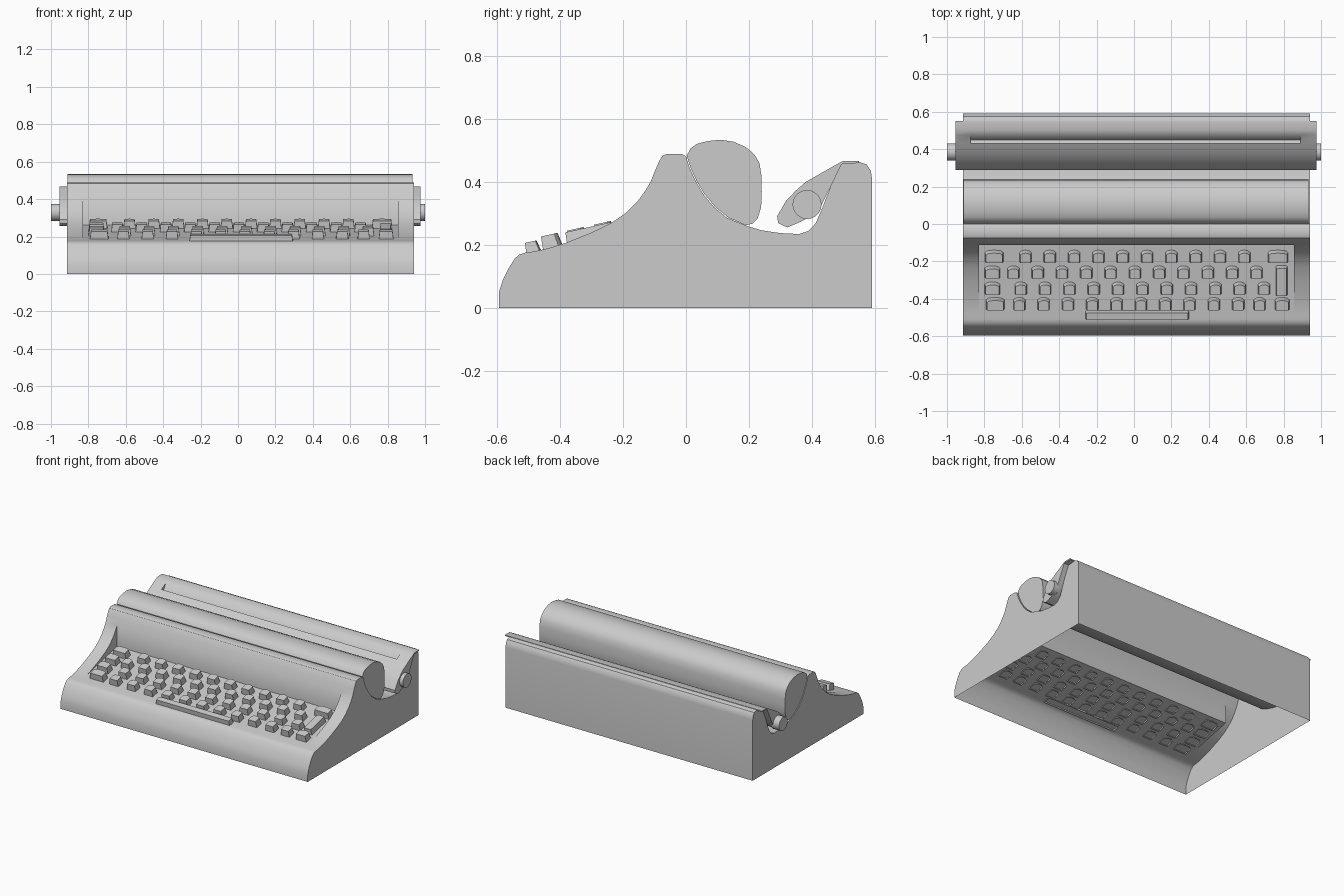
import bpy, bmesh, math
from mathutils import Vector

if "Cube" in bpy.data.objects:
    bpy.data.objects.remove(bpy.data.objects["Cube"])


def finish(bm, name, fix=True):
    if fix:
        bmesh.ops.recalc_face_normals(bm, faces=bm.faces)
    me = bpy.data.meshes.new(name)
    bm.to_mesh(me)
    bm.free()
    ob = bpy.data.objects.new(name, me)
    bpy.context.collection.objects.link(ob)
    bpy.ops.object.select_all(action='DESELECT')
    ob.select_set(True)
    bpy.context.view_layer.objects.active = ob
    bpy.ops.object.shade_smooth_by_angle(angle=math.radians(32))
    return ob


def extrude_profile(name, pts, x0, x1, closed=True, recess=None):
    """Sweep a (y, z) profile along x. recess = (first, last, floor points, xa, xb)
    replaces that stretch of profile by a sunken path between xa and xb."""
    bm = bmesh.new()
    xs = [x0, x1]
    i0 = i1 = 0
    if recess:
        i0, i1, floor, xa, xb = recess
        xs = [x0, xa, xb, x1]
    cols = [[bm.verts.new((x, y, z)) for y, z in pts] for x in xs]
    n = len(pts)
    for c in range(len(xs) - 1):
        for i in range(n if closed else n - 1):
            if recess and c == 1 and i0 <= i < i1:
                continue
            j = (i + 1) % n
            bm.faces.new((cols[c][i], cols[c][j], cols[c + 1][j], cols[c + 1][i]))
    bm.faces.new(cols[0])
    bm.faces.new(cols[-1][::-1])
    if recess:
        paths = []
        for c in (1, 2):
            low = [bm.verts.new((xs[c], y, z)) for y, z in floor]
            paths.append([cols[c][i0]] + low + [cols[c][i1]])
            bm.faces.new(cols[c][i0:i1 + 1] + low[::-1])
        a, b = paths
        for k in range(len(a) - 1):
            bm.faces.new((a[k], a[k + 1], b[k + 1], b[k]))
    if not closed:
        # drop the straight bottom edges' leftovers: the shell stays open below
        bmesh.ops.remove_doubles(bm, verts=bm.verts, dist=1e-5)
    return finish(bm, name)


# Body shell, open underneath, with the keyboard recess
body = [(-.595, 0), (-.595, .05), (-.583, .088), (-.565, .125), (-.545, .157),
        (-.53, .17), (-.51, .176), (-.48, .18),
        (-.43, .192), (-.38, .208), (-.30, .24), (-.235, .272), (-.19, .303),
        (-.155, .338), (-.13, .372), (-.112, .403),
        (-.095, .445), (-.085, .468), (-.075, .484), (-.062, .49), (-.015, .49),
        (0, .482), (.012, .445), (.03, .405), (.055, .362), (.09, .32), (.13, .287),
        (.19, .262), (.24, .247), (.30, .238), (.36, .235), (.39, .245), (.413, .27),
        (.43, .31), (.46, .385), (.492, .462), (.51, .464),
        (.55, .465), (.575, .456), (.588, .436), (.592, .41), (.592, 0)]
extrude_profile("body_shell", body, -.915, .94, closed=False,
                recess=(7, 15, [(-.112, .262)], -.83, .855))

# Rounded front roller housing lying in the cradle
roller = [(.002, .484), (.015, .508), (.035, .522), (.07, .531), (.11, .535),
          (.15, .529), (.19, .512), (.218, .488), (.234, .46), (.24, .42), (.241, .37),
          (.239, .32), (.228, .285), (.212, .268), (.19, .263), (.135, .287),
          (.093, .321), (.058, .363), (.033, .405), (.015, .445)]
extrude_profile("roller_housing", roller, -.912, .932)

# Sloping carriage behind the roller, with the paper slot sunk into it
carriage = [(.29, .292), (.318, .34), (.348, .372), (.38, .40), (.43, .429), (.476, .455),
            (.50, .468), (.55, .468), (.55, .461), (.495, .457), (.455, .375),
            (.43, .325), (.41, .299), (.365, .274), (.322, .256), (.293, .27)]
extrude_profile("carriage", carriage, -.955, .975,
                recess=(4, 5, [(.45, .412)], -.875, .89))

# Platen knobs at both ends
for side, x0, x1 in (("left", -1, -.94), ("right", .96, 1)):
    ring = [(.385 + .046 * math.cos(a * math.tau / 24), .329 + .046 * math.sin(a * math.tau / 24))
            for a in range(24)]
    extrude_profile("knob_" + side, ring, x0, x1)

# Keys: tapered caps, open below, square to the sloping key panel
SLOPE = math.atan2(.082, .368)
UP = Vector((0, -math.sin(SLOPE), math.cos(SLOPE)))
BACK = Vector((0, math.cos(SLOPE), math.sin(SLOPE)))


def add_key(bm, x, y, w, d=.066, h=.042, plain=False):
    base = Vector((x, y, .18 + math.tan(SLOPE) * (y + .48)))
    e = .006 if plain else .014
    side = .5 * w
    outline = [(-side, -d / 2), (side, -d / 2), (side, d / 2 - e), (side - e, d / 2 - e / 4),
               (0, d / 2), (-side + e, d / 2 - e / 4), (-side, d / 2 - e)]
    inset = .006
    low, top = [], []
    for u, v in outline:
        low.append(bm.verts.new(base + Vector((u, 0, 0)) + BACK * v - UP * .008))
        tu = u * (1 - 2 * inset / w)
        tv = v * (1 - 2 * inset / d) - .003
        top.append(bm.verts.new(base + Vector((tu, 0, 0)) + BACK * tv + UP * h))
    n = len(outline)
    for i in range(n):
        j = (i + 1) % n
        bm.faces.new((low[i], low[j], top[j], top[i]))
    bm.faces.new(top)


# Rows: centre y, first regular x, count, extra wide keys (x, width)
rows = [(-.423, -.613, 10, [(-.742, .10), (.672, .066), (.792, .08)]),
        (-.340, -.605, 11, [(-.757, .085)]),
        (-.254, -.645, 11, [(-.757, .085)]),
        (-.170, -.580, 10, [(-.748, .10), (.770, .11)])]
for r, (y, x0, count, wide) in enumerate(rows):
    bm = bmesh.new()
    for i in range(count):
        add_key(bm, x0 + .13 * i, y, .067)
    for x, w in wide:
        add_key(bm, x, y, w)
    finish(bm, f"key_row_{r + 1}")

# Tall return key and space bar
for name, x, y, w, d, h in (("return_key", .789, -.299, .064, .163, .038),
                            ("space_bar", .017, -.484, .555, .05, .033)):
    bm = bmesh.new()
    add_key(bm, x, y, w, d, h, plain=True)
    finish(bm, name)
